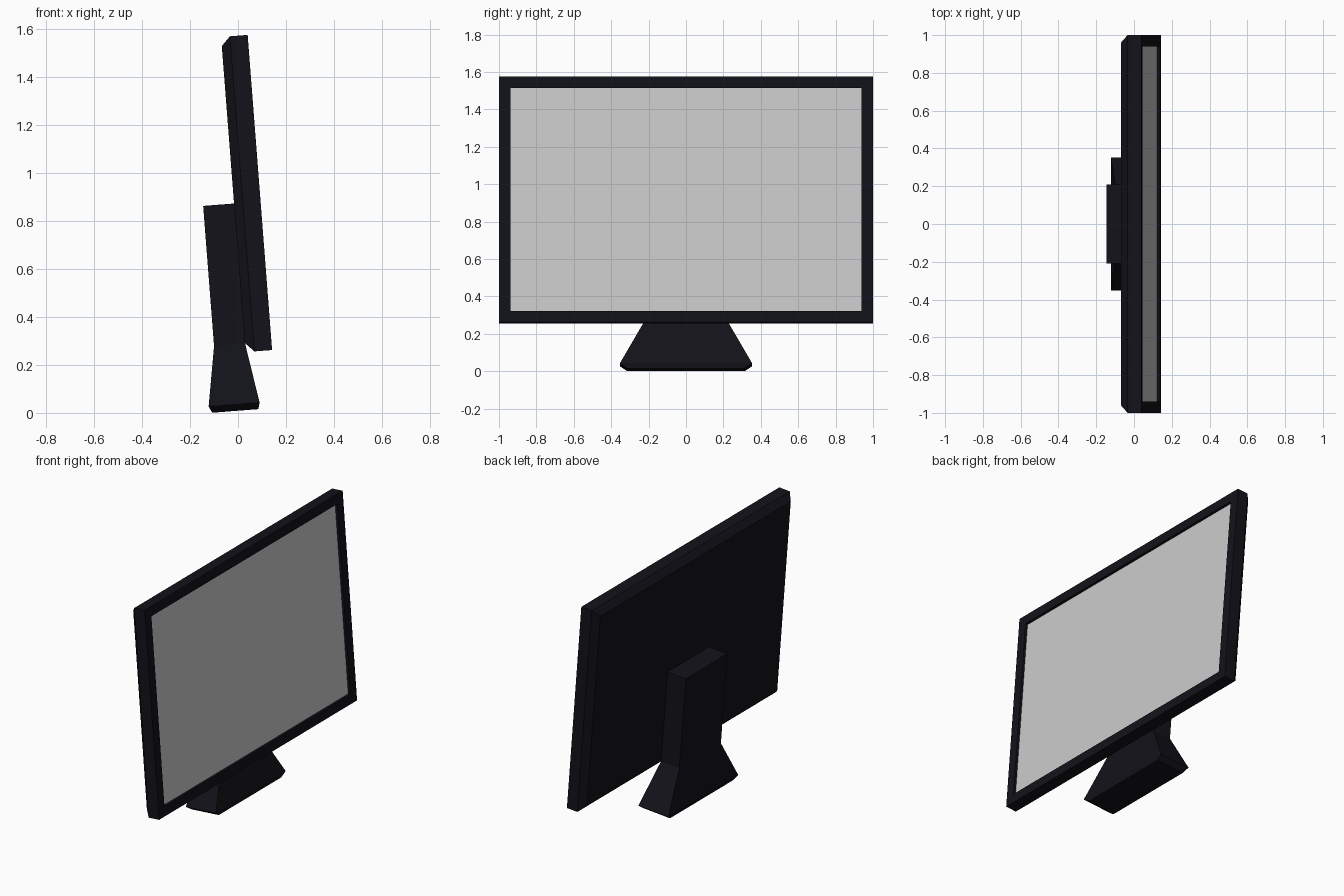
import bpy, bmesh, math
from mathutils import Matrix

if "Cube" in bpy.data.objects:
    bpy.data.objects.remove(bpy.data.objects["Cube"])

# The whole monitor leans back: parts are built upright, then tilted about y
TILT = Matrix.Rotation(math.radians(-4.44), 4, 'Y')

dark = bpy.data.materials.new("dark_plastic")
dark.diffuse_color = (0.006, 0.006, 0.010, 1)
dark.use_nodes = True
dark.node_tree.nodes["Principled BSDF"].inputs["Base Color"].default_value = dark.diffuse_color


def loft(name, rings, mat=None, cap_start=True):
    """Skin a list of 4-corner rings into a solid and tilt it."""
    bm = bmesh.new()
    loops = [[bm.verts.new(p) for p in r] for r in rings]
    for a, b in zip(loops, loops[1:]):
        for i in range(4):
            j = (i + 1) % 4
            bm.faces.new((a[i], a[j], b[j], b[i]))
    if cap_start:
        bm.faces.new(loops[0][::-1])
    bm.faces.new(loops[-1])
    bmesh.ops.recalc_face_normals(bm, faces=bm.faces)
    bm.transform(TILT)
    me = bpy.data.meshes.new(name)
    bm.to_mesh(me)
    bm.free()
    ob = bpy.data.objects.new(name, me)
    bpy.context.collection.objects.link(ob)
    if mat:
        me.materials.append(mat)
    return ob


def upright(x, inset):
    """Panel outline at depth x, shrunk by inset."""
    y, lo, hi = 1 - inset, 0.25 + inset, 1.567 - inset
    return [(x, -y, lo), (x, y, lo), (x, y, hi), (x, -y, hi)]


def flat(z, x0, x1, y):
    """Horizontal stand section at height z."""
    return [(x0, -y, z), (x1, -y, z), (x1, y, z), (x0, y, z)]


# Housing: tapered back, straight sides, front bezel and recess for the screen
loft("housing", [upright(0.051, 0.038), upright(0.088, 0), upright(0.162, 0),
                 upright(0.162, 0.061), upright(0.146, 0.061)], dark)

# Screen: thin slab seated in the recess
loft("screen", [upright(0.140, 0.061), upright(0.1465, 0.061)])

# Stand: chamfered foot flaring out below a square column
loft("stand", [flat(0.009, -0.107, 0.086, 0.315),
               flat(0.036, -0.120, 0.093, 0.353),
               flat(0.285, -0.078, 0.052, 0.21),
               flat(0.871, -0.078, 0.052, 0.21)], dark)
